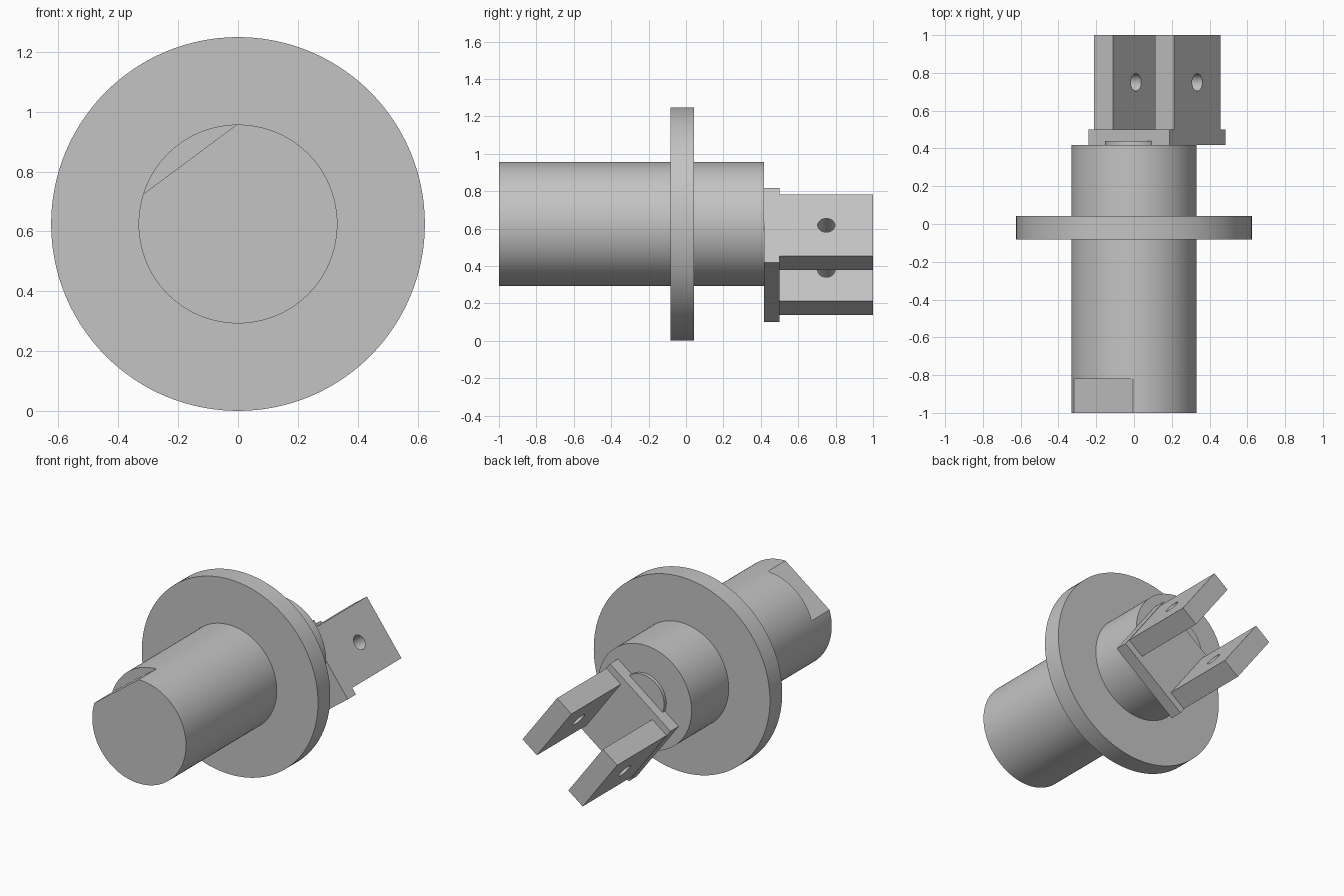
import bpy
import math
from mathutils import Matrix

cube = bpy.data.objects.get("Cube")
if cube:
    bpy.data.objects.remove(cube, do_unlink=True)

# Main axis runs along y; the flat and the fork share one tilted frame
AXIS_Z = 0.625
TILT = math.radians(36.6)
FRAME = Matrix.Translation((0, 0, AXIS_Z)) @ Matrix.Rotation(-TILT, 4, 'Y')

steel = bpy.data.materials.new("plain_grey")
steel.use_nodes = True
grey = (0.55, 0.55, 0.55, 1)
steel.diffuse_color = grey
steel.node_tree.nodes["Principled BSDF"].inputs["Base Color"].default_value = grey


def finish(name, local):
    """Name the active object, bake its local placement and the tilted frame."""
    obj = bpy.context.object
    obj.name = name
    obj.data.transform(FRAME @ local)
    obj.data.materials.append(steel)
    return obj


def cylinder(name, radius, y0, y1, sides=128):
    bpy.ops.mesh.primitive_cylinder_add(vertices=sides, radius=radius, depth=y1 - y0)
    turn = Matrix.Rotation(math.pi / 2, 4, 'X')
    return finish(name, Matrix.Translation((0, (y0 + y1) / 2, 0)) @ turn)


def box(name, x, y, z):
    bpy.ops.mesh.primitive_cube_add(size=1)
    spans = (x, y, z)
    middle = Matrix.Translation([(a + b) / 2 for a, b in spans])
    return finish(name, middle @ Matrix.Diagonal([b - a for a, b in spans] + [1]))


def cut(target, cutter):
    mod = target.modifiers.new("cut", 'BOOLEAN')
    mod.operation = 'DIFFERENCE'
    mod.solver = 'EXACT'
    mod.object = cutter
    bpy.context.view_layer.objects.active = target
    bpy.ops.object.modifier_apply(modifier=mod.name)


def smooth(obj):
    bpy.ops.object.select_all(action='DESELECT')
    obj.select_set(True)
    bpy.context.view_layer.objects.active = obj
    bpy.ops.object.shade_smooth_by_angle(angle=math.radians(30))


# Shaft with a flat milled at its front end
shaft = cylinder("shaft", 0.332, -1, 0.418)
flat_cutter = box("flat_cutter", (-0.5, 0.5), (-1.1, -0.82), (0.269, 0.5))
cut(shaft, flat_cutter)

# Flange and the small boss on the rear end
flange = cylinder("flange", 0.624, -0.082, 0.042)
boss = cylinder("rear_boss", 0.153, 0.38, 0.44, 64)

# Offset fork: base plate with two drilled prongs
box("fork_plate", (-0.267, 0.267), (0.418, 0.5), (-0.454, 0.043))
bpy.ops.mesh.primitive_cylinder_add(vertices=48, radius=0.046, depth=1)
hole_cutter = finish("hole_cutter", Matrix.Translation((0, 0.75, -0.205))
                     @ Matrix.Rotation(math.pi / 2, 4, 'Y'))
prongs = []
for side, x in (("right", (-0.265, -0.139)), ("left", (0.139, 0.265))):
    prong = box(side + "_prong", x, (0.49, 1), (-0.41, 0))
    cut(prong, hole_cutter)
    prongs.append(prong)

for cutter in (flat_cutter, hole_cutter):
    bpy.data.objects.remove(cutter, do_unlink=True)

for part in [shaft, flange, boss] + prongs:
    smooth(part)
